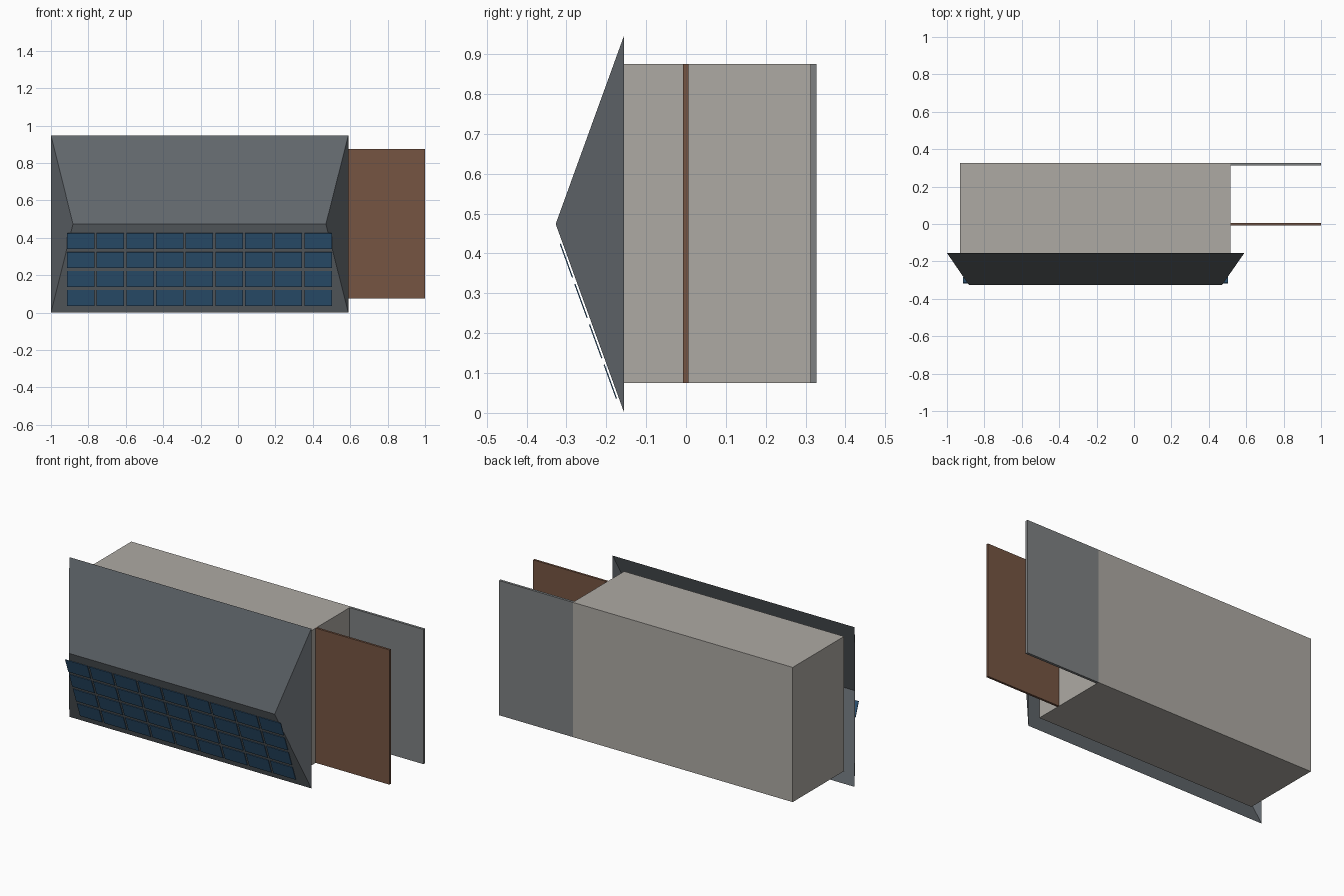
import bpy, bmesh, math
from mathutils import Vector, Matrix

if "Cube" in bpy.data.objects:
    bpy.data.objects.remove(bpy.data.objects["Cube"])


def material(name, rgb):
    m = bpy.data.materials.new(name)
    m.diffuse_color = (*rgb, 1)
    m.use_nodes = True
    m.node_tree.nodes["Principled BSDF"].inputs["Base Color"].default_value = m.diffuse_color
    return m


WALL = material("plaster", (0.42, 0.40, 0.37))
ROOF = material("slate", (0.12, 0.135, 0.15))
WOOD = material("brown", (0.18, 0.09, 0.055))
SOLAR = material("solar_blue", (0.03, 0.10, 0.20))
FENCE = material("grey", (0.21, 0.22, 0.225))


def finish(name, bm, mat):
    me = bpy.data.meshes.new(name)
    bm.to_mesh(me)
    bm.free()
    me.materials.append(mat)
    ob = bpy.data.objects.new(name, me)
    bpy.context.collection.objects.link(ob)
    return ob


def box(name, lo, hi, mat):
    lo, hi = Vector(lo), Vector(hi)
    bm = bmesh.new()
    bmesh.ops.create_cube(bm, size=1, matrix=Matrix.Translation((lo + hi) / 2)
                          @ Matrix.Diagonal((*(hi - lo), 1)))
    return finish(name, bm, mat)


# main block and the two flat slabs beside it
box("house_body", (-0.93, -0.155, 0.075), (0.515, 0.327, 0.875), WALL)
box("terrace_slab", (0.515, -0.007, 0.075), (1.0, 0.006, 0.875), WOOD)
box("base_slab", (0.515, 0.312, 0.075), (1.0, 0.327, 0.875), FENCE)

# hipped roof, an open shell pointing to the front
EAVE_Y, RIDGE_Y, TOP_Z = -0.155, -0.327, 0.948
MID_Z = TOP_Z / 2
bm = bmesh.new()
a, b, c, d = [bm.verts.new((x, EAVE_Y, z)) for x, z in
              ((-1, 0), (0.59, 0), (0.59, TOP_Z), (-1, TOP_Z))]
r0, r1 = [bm.verts.new((x, RIDGE_Y, MID_Z)) for x in (-0.882, 0.47)]
for f in ((a, b, r1, r0), (b, c, r1), (c, d, r0, r1), (d, a, r0)):
    bm.faces.new(f)
finish("hip_roof", bm, ROOF)

# solar panels: 9 columns by 4 rows, floating just off the lower slope
slope = Vector((0, RIDGE_Y - EAVE_Y, MID_Z)).normalized()
normal = Vector((1, 0, 0)).cross(slope).normalized()
tilt = Matrix((Vector((1, 0, 0)), slope, normal)).transposed().to_4x4()
bm = bmesh.new()
for row in range(4):
    z = 0.0785 + row * 0.1012
    y = EAVE_Y + (RIDGE_Y - EAVE_Y) * z / MID_Z - 0.0065
    for col in range(9):
        x = -0.841 + col * 0.1587
        bmesh.ops.create_cube(bm, size=1, matrix=Matrix.Translation((x, y, z))
                              @ tilt @ Matrix.Diagonal((0.147, 0.09, 0.003, 1)))
finish("solar_panels", bm, SOLAR)
